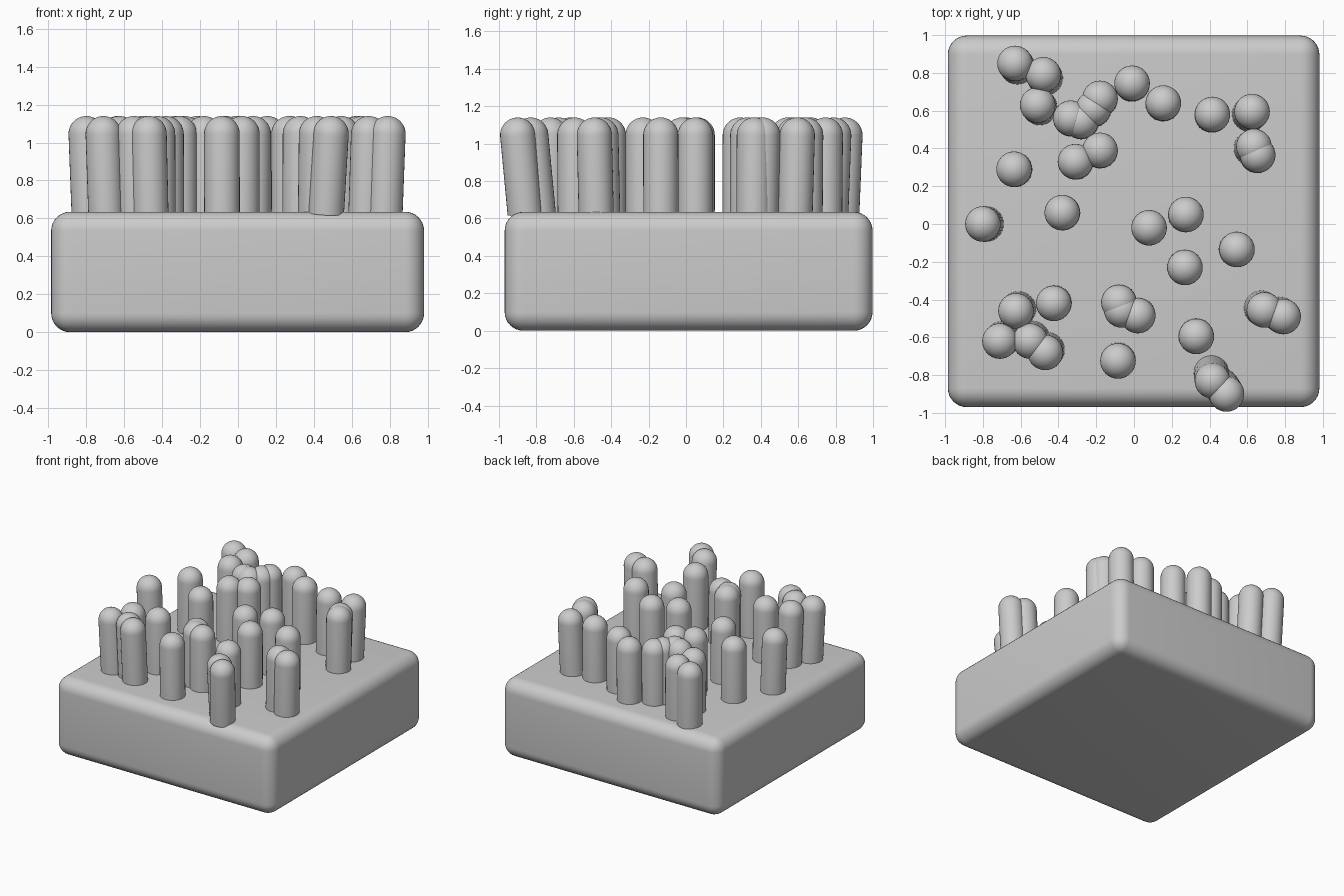
import bpy, bmesh, math
from mathutils import Vector, Matrix

if "Cube" in bpy.data.objects:
    bpy.data.objects.remove(bpy.data.objects["Cube"])

R, Z0, Z1 = 0.094, 0.625, 1.14
SEG = 32


def finish(name, bm):
    bmesh.ops.recalc_face_normals(bm, faces=bm.faces[:])
    me = bpy.data.meshes.new(name)
    bm.to_mesh(me)
    bm.free()
    ob = bpy.data.objects.new(name, me)
    bpy.context.collection.objects.link(ob)
    bpy.context.view_layer.objects.active = ob
    ob.select_set(True)
    bpy.ops.object.shade_smooth_by_angle(angle=math.radians(40))
    ob.select_set(False)
    return ob


# Rounded block
bm = bmesh.new()
bmesh.ops.create_cube(bm, size=1)
bmesh.ops.scale(bm, vec=(1.967, 1.967, 0.635), verts=bm.verts)
bmesh.ops.translate(bm, vec=(-0.002, 0.014, 0.3175), verts=bm.verts)
bmesh.ops.bevel(bm, geom=bm.edges[:], offset=0.1, segments=8, profile=0.5,
                affect='EDGES', clamp_overlap=True)
finish("base_block", bm)


# Round-tipped bristle: flat foot, straight shaft, domed top
def bristle(name, foot, top):
    a = Vector((*foot, Z0))
    d = Vector((*top, Z1 - R)) - a
    length = d.length
    prof = [(R, 0)] + [(R * math.cos(t), length + R * math.sin(t))
                       for t in (i * math.pi / 18 for i in range(9))]
    bm = bmesh.new()
    rings = [[bm.verts.new((r * math.cos(2 * math.pi * k / SEG),
                            r * math.sin(2 * math.pi * k / SEG), z))
              for k in range(SEG)] for r, z in prof]
    for lo, hi in zip(rings, rings[1:]):
        for k in range(SEG):
            n = (k + 1) % SEG
            bm.faces.new((lo[k], lo[n], hi[n], hi[k]))
    tip = bm.verts.new((0, 0, length + R))
    for k in range(SEG):
        bm.faces.new((rings[-1][k], rings[-1][(k + 1) % SEG], tip))
    bm.faces.new(rings[0][::-1])
    rot = Vector((0, 0, 1)).rotation_difference(d).to_matrix().to_4x4()
    bm.transform(Matrix.Translation(a) @ rot)
    finish(name, bm)


# Tip positions of the scattered bristles
TIPS = [(-.63, .85), (-.48, .79), (-.51, .63), (-.335, .56), (-.28, .545),
        (-.18, .665), (-.215, .61), (-.01, .745), (.155, .64), (.415, .58),
        (.625, .595), (.635, .41), (.655, .365), (-.31, .33), (-.18, .39),
        (-.635, .29), (-.80, 0), (-.38, .06), (.08, -.02), (.275, .05),
        (.27, -.23), (.545, -.135), (-.625, -.46), (-.425, -.42),
        (-.71, -.62), (-.55, -.62), (-.47, -.68), (-.08, -.415),
        (-.065, -.455), (.02, -.485), (.33, -.595), (-.085, -.725),
        (.69, -.455), (.79, -.49)]
for i, (x, y) in enumerate(TIPS):
    s = 0.98 if math.hypot(x, y) > 0.75 else 0.995   # outer ones lean outward
    bristle(f"bristle_{i + 1:02d}", (x * s, y * s), (x, y))

# Front-edge pair leaning most
bristle("edge_bristle_a", (.41, -.79), (.415, -.83))
bristle("edge_bristle_b", (.465, -.86), (.49, -.90))
